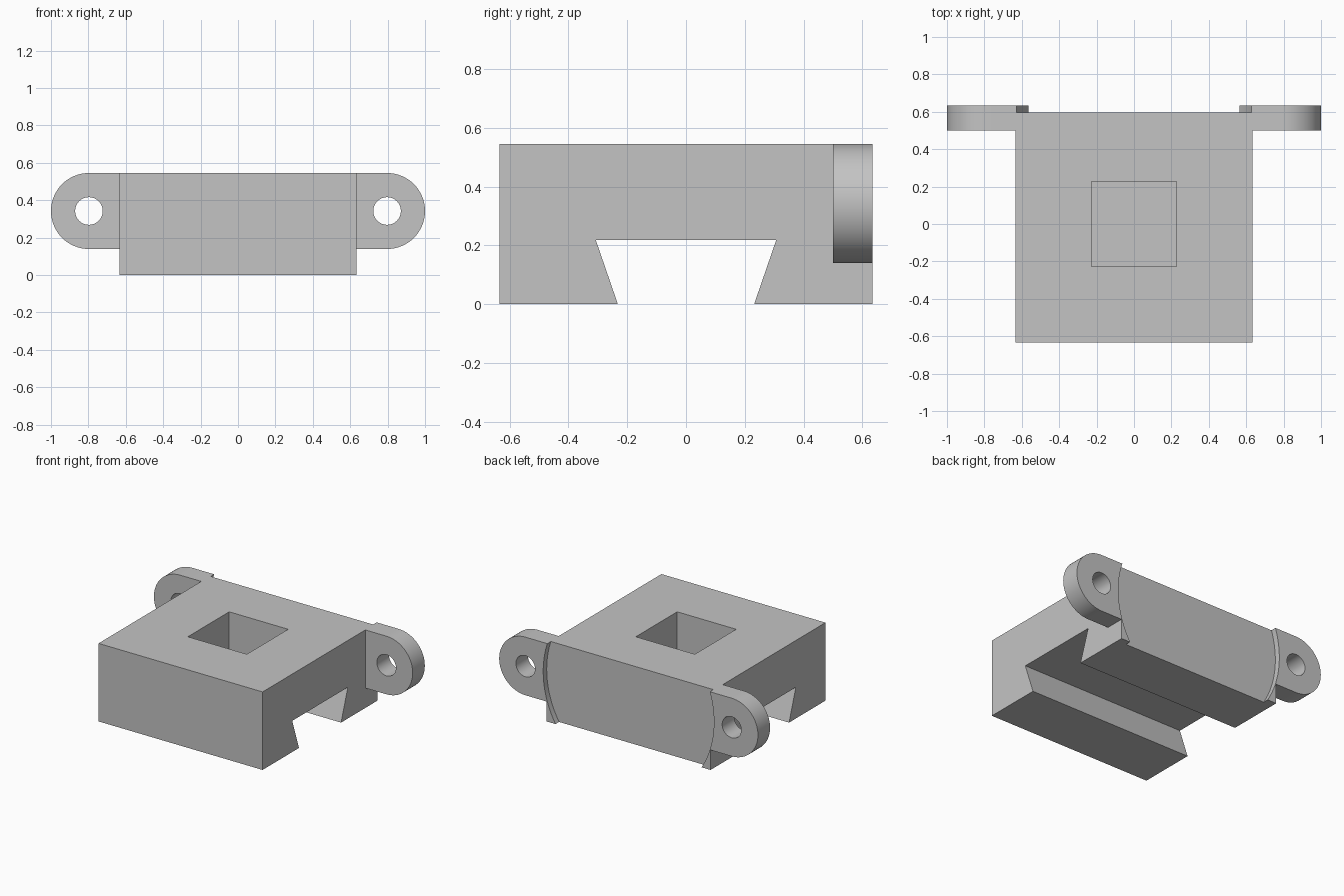
import bpy, bmesh, math
from mathutils import Vector, Matrix

if "Cube" in bpy.data.objects:
    bpy.data.objects.remove(bpy.data.objects["Cube"], do_unlink=True)

HALF, TOP = 0.634, 0.545          # block half width and height
SLOT_TOP, POCKET_FLOOR = 0.218, 0.25
EAR_X, EAR_Z, EAR_R = 0.797, 0.342, 0.203

grey = bpy.data.materials.new("plain grey")
grey.use_nodes = True
colour = (0.55, 0.55, 0.55, 1)
grey.diffuse_color = colour
grey.node_tree.nodes["Principled BSDF"].inputs["Base Color"].default_value = colour


def prism(name, points, sweep):
    """Closed outline swept along a vector."""
    bm = bmesh.new()
    face = bm.faces.new([bm.verts.new(p) for p in points])
    swept = bmesh.ops.extrude_face_region(bm, geom=[face])["geom"]
    verts = [v for v in swept if isinstance(v, bmesh.types.BMVert)]
    bmesh.ops.translate(bm, vec=Vector(sweep), verts=verts)
    bmesh.ops.recalc_face_normals(bm, faces=bm.faces)
    mesh = bpy.data.meshes.new(name)
    bm.to_mesh(mesh)
    bm.free()
    mesh.materials.append(grey)
    obj = bpy.data.objects.new(name, mesh)
    bpy.context.collection.objects.link(obj)
    return obj


def arc(x, z, y, radius, start, end, steps):
    """Points on an arc in a plane facing the front."""
    angles = [math.radians(start + (end - start) * i / steps) for i in range(steps + 1)]
    return [(x + radius * math.cos(a), y, z + radius * math.sin(a)) for a in angles]


def disc(name, x, z, y, radius, depth, sides):
    return prism(name, arc(x, z, y, radius, 0, 360, sides)[:-1], (0, depth, 0))


def combine(target, other, operation):
    mod = target.modifiers.new(other.name, "BOOLEAN")
    mod.operation, mod.solver, mod.object = operation, "EXACT", other
    bpy.context.view_layer.objects.active = target
    bpy.ops.object.modifier_apply(modifier=mod.name)
    bpy.data.objects.remove(other, do_unlink=True)


# Block with a dovetail slot running from side to side
profile = [(-HALF, 0), (-0.232, 0), (-0.307, SLOT_TOP), (0.307, SLOT_TOP),
           (0.232, 0), (HALF, 0), (HALF, TOP), (-HALF, TOP)]
block = prism("dovetail_block", [(-HALF, y, z) for y, z in profile], (2 * HALF, 0, 0))

# Rounded mounting ears at the back
for side in (-1, 1):
    outline = [(0.5, 0.5, EAR_Z - EAR_R)]
    outline += arc(EAR_X, EAR_Z, 0.5, EAR_R, -90, 90, 32)
    outline += [(0.5, 0.5, TOP)]
    ear = prism("ear", [(side * x, y, z) for x, y, z in outline], (0, HALF - 0.5, 0))
    combine(block, ear, "UNION")

# Bolt holes through the ears
for side in (-1, 1):
    hole = disc("bolt_hole", side * EAR_X, EAR_Z, 0.4, 0.074, 0.4, 32)
    combine(block, hole, "DIFFERENCE")

# Shallow round recess across the back
combine(block, disc("back_recess", 0, EAR_Z, 0.595, 0.66, 0.2, 128), "DIFFERENCE")

# Square blind pocket in the top
square = [(x * 0.228, y * 0.228, POCKET_FLOOR) for x, y in ((-1, -1), (1, -1), (1, 1), (-1, 1))]
combine(block, prism("pocket", square, (0, 0, 0.5)), "DIFFERENCE")

# Smooth the round surfaces, keep the edges sharp
bpy.ops.object.select_all(action="DESELECT")
block.select_set(True)
bpy.context.view_layer.objects.active = block
bpy.ops.object.shade_smooth_by_angle(angle=math.radians(30))
